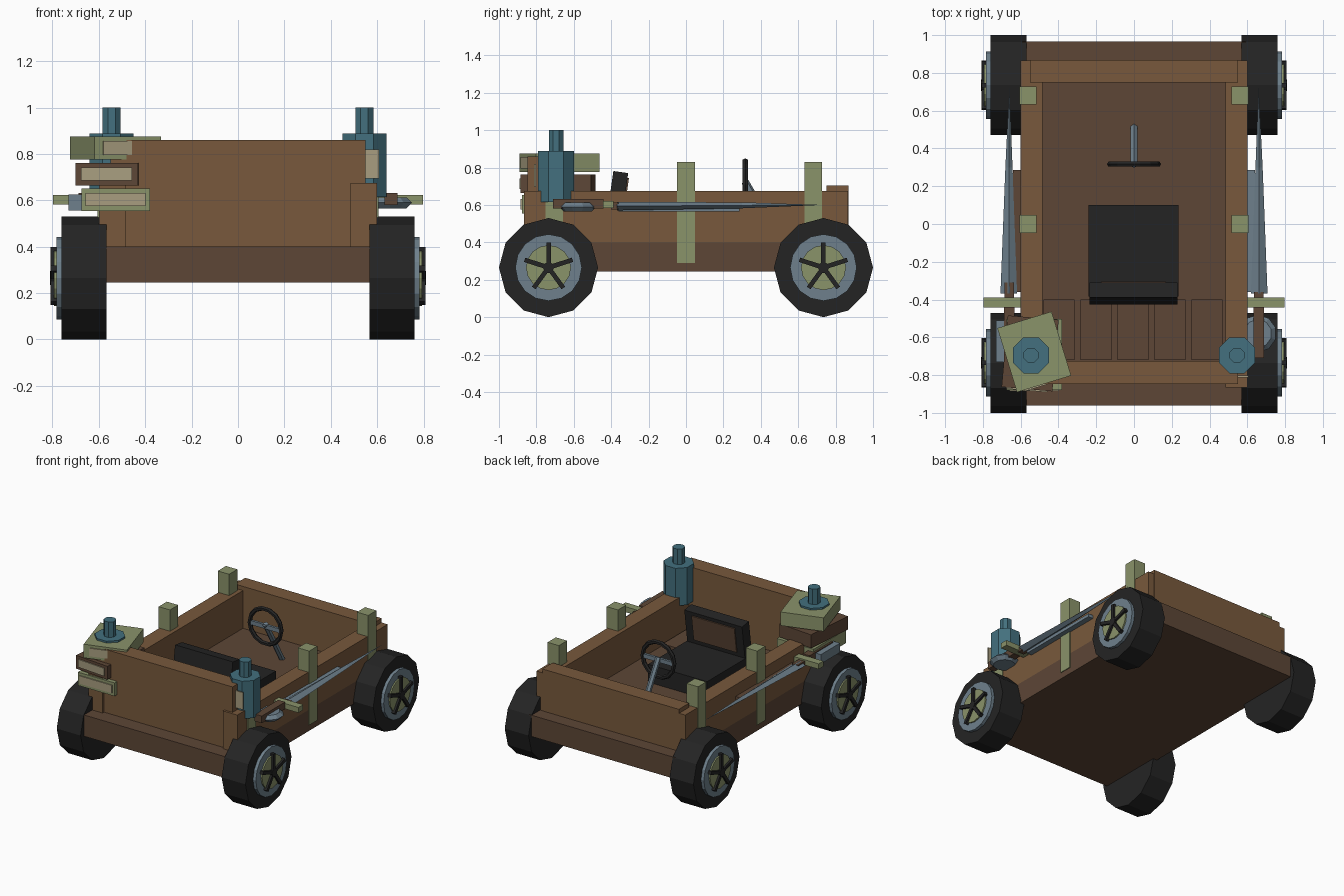
import bpy, bmesh, math
from mathutils import Matrix, Vector

if "Cube" in bpy.data.objects:
    bpy.data.objects.remove(bpy.data.objects["Cube"])

def lin(c):
    c /= 255
    return c / 12.92 if c <= 0.04045 else ((c + 0.055) / 1.055) ** 2.4

def material(name, r, g, b):
    m = bpy.data.materials.new(name)
    m.diffuse_color = (lin(r), lin(g), lin(b), 1)
    m.use_nodes = True
    m.node_tree.nodes["Principled BSDF"].inputs["Base Color"].default_value = m.diffuse_color
    return m

OAK = material("light brown wood", 120, 89, 60)
DARK = material("dark brown wood", 93, 70, 54)
BLACK = material("black rubber", 36, 36, 36)
STEEL = material("blue grey metal", 110, 128, 140)
GREEN = material("sage green", 138, 147, 106)
TEAL = material("teal", 67, 112, 126)
BEIGE = material("beige", 168, 158, 128)

def finish(name, bm, mat):
    bmesh.ops.recalc_face_normals(bm, faces=bm.faces[:])
    me = bpy.data.meshes.new(name)
    bm.to_mesh(me)
    bm.free()
    me.materials.append(mat)
    ob = bpy.data.objects.new(name, me)
    bpy.context.collection.objects.link(ob)
    return ob

def box(name, x, y, z, mat, rot=None):
    """Box from ranges; rot is (axis, degrees) about its centre."""
    bm = bmesh.new()
    c = Vector([(a[0] + a[1]) / 2 for a in (x, y, z)])
    s = [a[1] - a[0] for a in (x, y, z)]
    m = Matrix.Translation(c)
    if rot:
        m = m @ Matrix.Rotation(math.radians(rot[1]), 4, rot[0])
    bmesh.ops.create_cube(bm, size=1, matrix=m @ Matrix.Diagonal((*s, 1)))
    return finish(name, bm, mat)

def cyl(name, a, b, r1, r2, n, mat, turn=0):
    """Cylinder or cone between two points."""
    bm = bmesh.new()
    a, b = Vector(a), Vector(b)
    m = Matrix.Translation((a + b) / 2) @ (b - a).to_track_quat('Z', 'Y').to_matrix().to_4x4()
    m = m @ Matrix.Rotation(math.radians(turn), 4, 'Z')
    bmesh.ops.create_cone(bm, cap_ends=True, segments=n, radius1=r1, radius2=r2,
                          depth=(b - a).length, matrix=m)
    return finish(name, bm, mat)

# chassis slab and tub walls
box("chassis", (-0.59, 0.59), (-0.96, 0.965), (0.245, 0.40), DARK)
box("front_panel", (-0.55, 0.55), (-0.848, -0.725), (0.40, 0.86), OAK)
box("back_panel", (-0.55, 0.55), (0.75, 0.868), (0.40, 0.705), OAK)
for i in range(5):
    x = -0.48 + i * 0.196
    box("floor_plank", (x, x + 0.165), (-0.72, -0.40), (0.39, 0.425), DARK)

for s in (-1, 1):
    def sx(a, b):
        return tuple(sorted((s * a, s * b)))
    box("side_wall", sx(0.485, 0.60), (-0.865, 0.865), (0.40, 0.675), OAK)
    box("side_skirt", sx(0.57, 0.60), (-0.865, 0.865), (0.245, 0.40), DARK)
    # stakes along the side walls
    for y, top in ((-0.705, 0.66), (0.0, 0.83), (0.68, 0.83)):
        box("side_stake", sx(0.515, 0.606), (y - 0.047, y + 0.047), (0.29, top), GREEN)

    # wheels: tyre, rim, hub disc and five spokes
    for y in (-0.735, 0.735):
        cyl("tyre", (s * 0.568, y, 0.265), (s * 0.76, y, 0.265), 0.265, 0.265, 12, BLACK)
        cyl("wheel_rim", (s * 0.75, y, 0.265), (s * 0.783, y, 0.265), 0.178, 0.178, 16, STEEL)
        cyl("hub_disc", (s * 0.77, y, 0.265), (s * 0.793, y, 0.265), 0.12, 0.12, 16, GREEN)
        for k in range(5):
            bm = bmesh.new()
            m = (Matrix.Translation((s * 0.793, y, 0.265)) @ Matrix.Rotation(k * math.tau / 5, 4, 'X')
                 @ Matrix.Translation((0, 0, 0.066)) @ Matrix.Diagonal((0.03, 0.024, 0.137, 1)))
            bmesh.ops.create_cube(bm, size=1, matrix=m)
            finish("wheel_spoke", bm, BLACK)
        cyl("hub_cap", (s * 0.78, y, 0.265), (s * 0.81, y, 0.265), 0.03, 0.03, 8, BLACK)

    # bottles on the front corners
    bx = s * 0.545
    cyl("bottle_body", (bx, -0.695, 0.615), (bx, -0.695, 0.888), 0.103, 0.103, 8, TEAL, 22.5)
    cyl("bottle_neck", (bx, -0.695, 0.88), (bx, -0.695, 1.0), 0.042, 0.042, 8, TEAL, 22.5)

    # sword lashed to the side: tapered blade with a ridge, guard and grip
    bm = bmesh.new()
    c = s * 0.663
    base = [bm.verts.new((c + dx, -0.368, 0.593 + dz))
            for dx, dz in ((-0.044, 0), (0, 0.022), (0.044, 0), (0, -0.022))]
    mid = [bm.verts.new((s * 0.662 + dx, 0.30, 0.598 + dz))
           for dx, dz in ((-0.019, 0), (0, 0.016), (0.019, 0), (0, -0.016))]
    tip = bm.verts.new((s * 0.66, 0.73, 0.60))
    bm.faces.new(base)
    for i in range(4):
        j = (i + 1) % 4
        bm.faces.new((base[i], base[j], mid[j], mid[i]))
        bm.faces.new((mid[i], mid[j], tip))
    finish("sword_blade", bm, STEEL)
    box("sword_guard", sx(0.595, 0.797), (-0.443, -0.388), (0.583, 0.622), GREEN)
    box("sword_collar", sx(0.635, 0.685), (-0.40, -0.31 if s < 0 else -0.36), (0.575, 0.612), DARK)
    box("sword_grip", sx(0.632, 0.688), (-0.71, -0.44), (0.58, 0.632), DARK)
    box("blade_backing", sx(0.60, 0.64), (-0.36, 0.285), (0.566, 0.59), DARK if s < 0 else STEEL)

# sword pommels
cyl("round_pommel_lower", (0.655, -0.58, 0.565), (0.655, -0.58, 0.59), 0.075, 0.10, 10, STEEL)
cyl("round_pommel_upper", (0.655, -0.58, 0.59), (0.655, -0.58, 0.613), 0.10, 0.075, 10, STEEL)
box("block_pommel", (-0.73, -0.61), (-0.73, -0.51), (0.557, 0.625), STEEL)

# label on the right bottle
box("bottle_label", (0.545, 0.607), (-0.812, -0.803), (0.695, 0.82), BEIGE)

# stack of three books on the left front corner, each with a spine label
def book(name, cx, cy, w, d, z0, z1, deg, mat, label_w):
    m = Matrix.Translation((cx, cy, 0)) @ Matrix.Rotation(math.radians(deg), 4, 'Z')
    for ob in (box(name, (-w / 2, w / 2), (-d / 2, d / 2), (z0, z1), mat),
               box(name + "_label", (-label_w / 2, label_w / 2),
                   (-d / 2 - 0.007, -d / 2 + 0.002), (z0 + 0.02, z1 - 0.02), BEIGE)):
        ob.data.transform(m)

book("bottom_book", -0.528, -0.69, 0.295, 0.375, 0.555, 0.652, 0, GREEN, 0.26)
book("middle_book", -0.55, -0.685, 0.27, 0.38, 0.665, 0.762, -5, DARK, 0.22)
book("top_book", -0.528, -0.677, 0.30, 0.355, 0.776, 0.875, 17, GREEN, 0.22)

# seat with forward-tilted back and wooden insert
box("seat_cushion", (-0.24, 0.235), (-0.385, 0.10), (0.40, 0.53), BLACK)
box("seat_back", (-0.235, 0.23), (-0.408, -0.328), (0.50, 0.777), BLACK, ('X', -8))
box("seat_back_insert", (-0.175, 0.17), (-0.335, -0.318), (0.56, 0.745), DARK, ('X', -8))

# steering wheel, crossbar and column
bm = bmesh.new()
N, M = 14, 6
rings = []
for i in range(N):
    a = math.tau * i / N
    rings.append([bm.verts.new(((0.127 + 0.016 * math.cos(b)) * math.cos(a),
                                0.317 + 0.016 * math.sin(b),
                                0.71 + (0.127 + 0.016 * math.cos(b)) * math.sin(a)))
                  for b in (math.tau * j / M for j in range(M))])
for i in range(N):
    for j in range(M):
        p, q, k = rings[i], rings[(i + 1) % N], (j + 1) % M
        bm.faces.new((p[j], q[j], q[k], p[k]))
finish("steering_wheel", bm, BLACK)
box("steering_crossbar", (-0.12, 0.12), (0.308, 0.326), (0.695, 0.725), STEEL)
cyl("steering_column", (0, 0.315, 0.725), (0, 0.515, 0.385), 0.02, 0.02, 6, STEEL)
